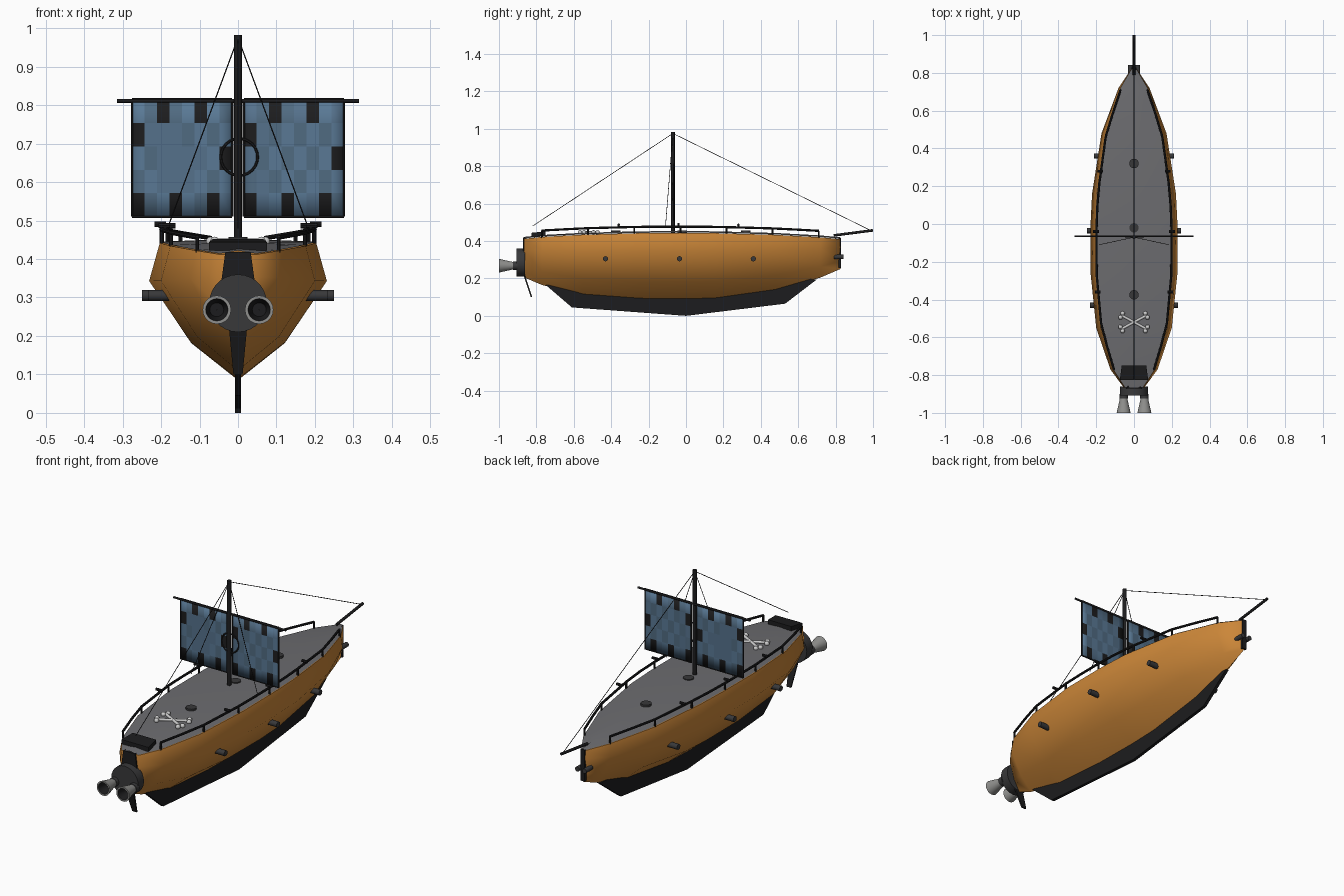
import bpy, bmesh, math, random
from mathutils import Vector, Matrix

if "Cube" in bpy.data.objects:
    bpy.data.objects.remove(bpy.data.objects["Cube"])

random.seed(4)


def material(name, r, g, b):
    m = bpy.data.materials.new(name)
    m.diffuse_color = (r, g, b, 1)
    m.use_nodes = True
    m.node_tree.nodes["Principled BSDF"].inputs["Base Color"].default_value = m.diffuse_color
    return m


ORANGE = material("orange_hull", 0.60, 0.24, 0.04)
BLACK = material("black", 0.012, 0.012, 0.013)
DARK = material("dark_metal", 0.04, 0.04, 0.042)
DECK = material("deck_grey", 0.15, 0.15, 0.16)
STEEL = material("steel", 0.28, 0.28, 0.27)
BONE = material("bone", 0.6, 0.6, 0.58)
BLUES = [material("blue_a", 0.10, 0.19, 0.30), material("blue_b", 0.08, 0.145, 0.22),
         material("blue_c", 0.09, 0.165, 0.26)]


def finish(name, bm, *mats, angle=40):
    bmesh.ops.recalc_face_normals(bm, faces=bm.faces)
    me = bpy.data.meshes.new(name)
    bm.to_mesh(me)
    bm.free()
    for m in mats:
        me.materials.append(m)
    me.shade_smooth()
    me.set_sharp_from_angle(angle=math.radians(angle))
    ob = bpy.data.objects.new(name, me)
    bpy.context.collection.objects.link(ob)
    return ob


def rod(bm, a, b, r1, r2=None, n=10):
    a, b = Vector(a), Vector(b)
    d = b - a
    mat = Matrix.Translation((a + b) / 2) @ d.to_track_quat('Z', 'Y').to_matrix().to_4x4()
    bmesh.ops.create_cone(bm, cap_ends=True, segments=n, radius1=r1,
                          radius2=r1 if r2 is None else r2, depth=d.length, matrix=mat)


def rods(name, mat, items, n=10):
    bm = bmesh.new()
    for it in items:
        rod(bm, *it, n=n)
    return finish(name, bm, mat)


def prism(name, mat, pts, offset):
    """Extrude a closed outline of 3D points by an offset."""
    bm = bmesh.new()
    f = bm.faces.new([bm.verts.new(p) for p in pts])
    ext = bmesh.ops.extrude_face_region(bm, geom=[f])
    bmesh.ops.translate(bm, vec=offset,
                        verts=[v for v in ext["geom"] if isinstance(v, bmesh.types.BMVert)])
    return finish(name, bm, mat, angle=20)


def loft(name, mat, rings, closed, angle):
    bm = bmesh.new()
    rows = [[bm.verts.new(p) for p in r] for r in rings]
    n = len(rows[0])
    for r, s in zip(rows, rows[1:]):
        for i in range(n if closed else n - 1):
            j = (i + 1) % n
            bm.faces.new((r[i], r[j], s[j], s[i]))
    if closed:
        bm.faces.new(rows[0])
        bm.faces.new(rows[-1])
    return finish(name, bm, mat, angle=angle)


# Hull stations: y, half width, deck edge height, keel height
STATIONS = [(-0.865, 0.055, 0.412, 0.205), (-0.77, 0.125, 0.422, 0.165), (-0.55, 0.20, 0.434, 0.11),
            (-0.25, 0.231, 0.442, 0.088), (0.0, 0.230, 0.443, 0.085), (0.16, 0.222, 0.442, 0.09),
            (0.48, 0.172, 0.433, 0.135), (0.72, 0.082, 0.42, 0.205), (0.825, 0.012, 0.41, 0.25)]


def station(y):
    for a, b in zip(STATIONS, STATIONS[1:]):
        if y <= b[0]:
            t = (y - a[0]) / (b[0] - a[0])
            return [p + (q - p) * t for p, q in zip(a, b)]
    return STATIONS[-1]


rings, deck = [], []
for y, w, top, bot in STATIONS:
    h = top - bot
    half = [(w * 0.88, top), (w, top - 0.28 * h), (w * 0.53, top - 0.73 * h)]
    rings.append([(x, y, z) for x, z in half] + [(0, y, bot)] + [(-x, y, z) for x, z in half[::-1]])
    deck.append([(w * 0.87 * k, y, top + 0.002 + 0.008 * (1 - abs(k))) for k in (-1, 0, 1)])
loft("hull", ORANGE, rings, True, 62)
loft("deck", DECK, deck, False, 40)

# Keel fin
prism("keel", BLACK, [(-0.008, y, z) for y, z in
      [(-0.75, 0.165), (-0.61, 0.045), (0, 0), (0.53, 0.065), (0.70, 0.195), (0.45, 0.2), (-0.5, 0.2)]],
      (0.016, 0, 0))

# Stern plates, stern box and bow post
prism("stern_post", BLACK, [(-0.033, -0.872, 0.418), (0.033, -0.872, 0.418),
                            (0.045, -0.872, 0.33), (-0.045, -0.872, 0.33)], (0, 0.02, 0))
prism("rudder", BLACK, [(-0.023, -0.868, 0.215), (0.023, -0.868, 0.215),
                        (0.012, -0.83, 0.10), (-0.012, -0.83, 0.10)], (0, 0.008, 0))
prism("stern_box", BLACK, [(-0.075, -0.825, 0.422), (0.075, -0.825, 0.422),
                           (0.065, -0.75, 0.43), (-0.065, -0.75, 0.43)], (0, 0, 0.022))
prism("bow_post", BLACK, [(-0.012, 0.815, 0.255), (0.012, 0.815, 0.255),
                          (0.012, 0.815, 0.415), (-0.012, 0.815, 0.415)], (0, 0.014, 0))

# Engine disc and twin nozzles
rods("engine_disc", DARK, [((0, -0.86, 0.285), (0, -0.907, 0.285), 0.075)], n=28)
rods("nozzle_collars", DARK, [((s * 0.055, -0.90, 0.268), (s * 0.055, -0.925, 0.268), 0.023)
                              for s in (-1, 1)], n=20)
NOZZLE = [(0.019, -0.915), (0.022, -0.935), (0.030, -0.97), (0.037, -1.0), (0.029, -1.0)]
BORE = [(0.029, -0.9995), (0.018, -0.95), (0.001, -0.95)]
for s, side in ((-1, "left"), (1, "right")):
    for part, prof, mat in (("nozzle", NOZZLE, STEEL), ("nozzle_bore", BORE, BLACK)):
        bm = bmesh.new()
        vs = [bm.verts.new((s * 0.055 + r, y, 0.268)) for r, y in prof]
        es = [bm.edges.new(p) for p in zip(vs, vs[1:])]
        bmesh.ops.spin(bm, geom=vs + es, cent=(s * 0.055, 0, 0.268), axis=(0, 1, 0),
                       angle=math.tau, steps=20, use_duplicate=False)
        bmesh.ops.remove_doubles(bm, verts=bm.verts, dist=1e-5)
        finish(f"{part}_{side}", bm, mat)

# Broadside cannons and bow guns
guns = []
for y in (-0.43, -0.035, 0.36):
    w = station(y)[1]
    for s in (-1, 1):
        guns.append(((s * (w - 0.05), y, 0.305), (s * (w + 0.02), y, 0.305), 0.014))
guns += [((s * 0.02, 0.79, 0.315), (s * 0.02, 0.843, 0.315), 0.012) for s in (-1, 1)]
rods("cannons", DARK, guns, n=12)


# Railings with posts and small swivel guns
def rail(y, s, up=0.034):
    _, w, top, _ = station(y)
    return (s * (w * 0.88 - 0.004), y, top + up)


bars, posts, swivels = [], [], []
ys = [-0.77 + 1.48 * i / 12 for i in range(13)]
for s in (-1, 1):
    bars += [(rail(a, s), rail(b, s), 0.006) for a, b in zip(ys, ys[1:])]
    posts += [(rail(y, s, -0.005), rail(y, s), 0.005) for y in ys[::2]]
    for y in (-0.36, -0.04, 0.28):
        x, _, z = rail(y, s)
        swivels += [((x, y, z), (x, y, z + 0.012), 0.005),
                    ((x - s * 0.012, y, z + 0.014), (x + s * 0.018, y, z + 0.014), 0.007)]
rods("rails", BLACK, bars, n=8)
rods("rail_posts", BLACK, posts, n=8)
rods("swivel_guns", BLACK, swivels, n=8)

# Mast, yard, bowsprit and rigging
rods("mast", BLACK, [((0, -0.07, 0.44), (0, -0.07, 0.982), 0.01)], n=12)
rods("yard", BLACK, [((-0.315, -0.065, 0.811), (0.315, -0.065, 0.811), 0.005)])
rods("bowsprit", BLACK, [((0, 0.79, 0.43), (0, 0.999, 0.457), 0.007)])
TOP = (0, -0.07, 0.975)
rods("rigging", BLACK, [(TOP, p, 0.0016) for p in
     [(0, -0.82, 0.48), (0, 0.985, 0.458), (-0.185, -0.11, 0.475), (0.185, -0.11, 0.475)]], n=6)

# Patchwork sail panels with frames: black patches by (column, row from top)
PATCHES = {(2, 0), (5, 0), (0, 1), (7, 2), (0, 4), (3, 4), (6, 4)}
for x0, side in ((-0.275, "left"), (0.015, "right")):
    bm = bmesh.new()
    cw, ch, y = 0.26 / 8, 0.305 / 5, -0.065
    grid = [[bm.verts.new((x0 + c * cw, y, 0.815 - r * ch)) for c in range(9)] for r in range(6)]
    for r in range(5):
        for c in range(8):
            f = bm.faces.new((grid[r][c], grid[r + 1][c], grid[r + 1][c + 1], grid[r][c + 1]))
            f.material_index = 0 if (c, r) in PATCHES else 1 + ((c + r) % 2 if random.random() < .7 else 2)
    sail = finish(f"sail_{side}", bm, BLACK, *BLUES)
    sol = sail.modifiers.new("thickness", 'SOLIDIFY')
    sol.thickness, sol.offset = 0.004, 0
    cs = [(x0, y, 0.51), (x0 + 0.26, y, 0.51), (x0 + 0.26, y, 0.815), (x0, y, 0.815)]
    rods(f"sail_frame_{side}", BLACK, [(cs[i], cs[(i + 1) % 4], 0.0035) for i in range(4)], n=6)

# Ring on the sail
ring = [(0.003 + 0.048 * math.cos(a), -0.068, 0.665 + 0.048 * math.sin(a))
        for a in [math.tau * i / 24 for i in range(24)]]
rods("sail_ring", BLACK, [(ring[i], ring[(i + 1) % 24], 0.0035) for i in range(24)], n=6)

# Deck hatches
rods("hatches", DARK, [((0, y, 0.44), (0, y, 0.457), 0.025) for y in (0.32, -0.02, -0.375)], n=20)

# Crossed bones lying on the deck
bm = bmesh.new()
for s in (-1, 1):
    d = Vector((0.066, s * 0.036, 0))
    side = Vector((-d.y, d.x, 0)).normalized() * 0.012
    c = Vector((0, -0.52, 0.446))
    rod(bm, c - d, c + d, 0.007)
    for e in (-1, 1):
        for k in (-1, 1):
            bmesh.ops.create_uvsphere(bm, u_segments=10, v_segments=6, radius=0.012,
                                      matrix=Matrix.Translation(c + d * e + side * k))
finish("crossed_bones", bm, BONE)
